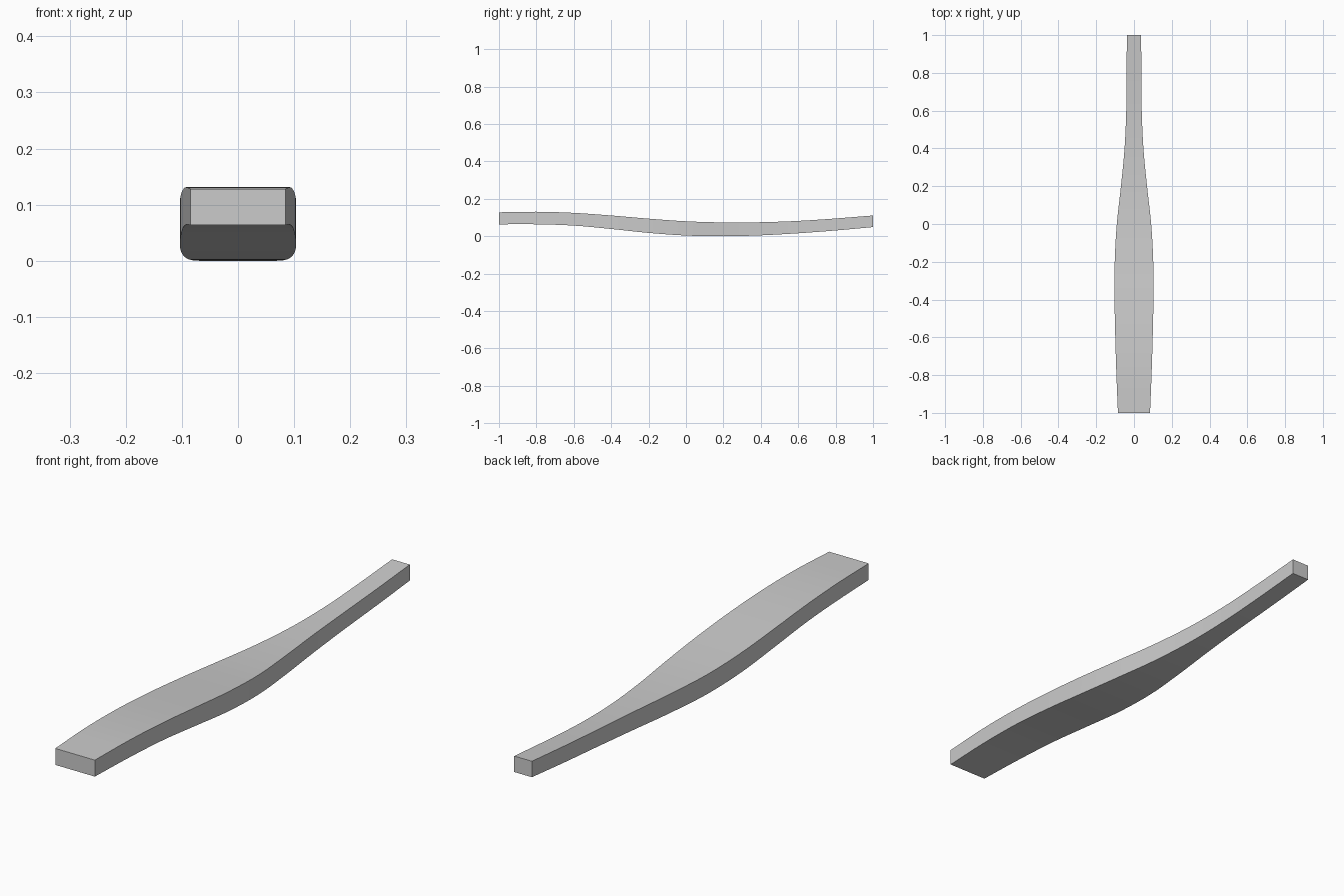
import bpy, bmesh

if "Cube" in bpy.data.objects:
    bpy.data.objects.remove(bpy.data.objects["Cube"])

# Stations along the length: y, half width, underside z, top z
stations = [
    (-1.0, 0.085, 0.065, 0.129),
    (-0.8, 0.093, 0.065, 0.132),
    (-0.6, 0.099, 0.058, 0.126),
    (-0.4, 0.103, 0.040, 0.112),
    (-0.2, 0.102, 0.019, 0.095),
    (0.0, 0.091, 0.005, 0.081),
    (0.2, 0.069, 0.001, 0.075),
    (0.4, 0.050, 0.006, 0.076),
    (0.6, 0.041, 0.017, 0.083),
    (0.8, 0.039, 0.032, 0.096),
    (1.0, 0.038, 0.050, 0.112),
]


def spline(points, steps):
    """Smooth Catmull-Rom curve through the stations."""
    def extend(a, b):
        return tuple(2 * i - j for i, j in zip(a, b))
    p = [extend(points[0], points[1])] + points + [extend(points[-1], points[-2])]
    out = []
    for k in range(1, len(p) - 2):
        for s in range(steps):
            t = s / steps
            out.append(tuple(
                0.5 * (2 * b + (c - a) * t + (2 * a - 5 * b + 4 * c - d) * t ** 2
                       + (3 * b - a - 3 * c + d) * t ** 3)
                for a, b, c, d in zip(*p[k - 1:k + 3])))
    return out + [points[-1]]


# Loft a rectangular section along the curved, tapering bar
bm = bmesh.new()
rings = [[bm.verts.new(v) for v in ((-w, y, lo), (w, y, lo), (w, y, hi), (-w, y, hi))]
         for y, w, lo, hi in spline(stations, 5)]
for a, b in zip(rings, rings[1:]):
    for i in range(4):
        j = (i + 1) % 4
        bm.faces.new((a[i], a[j], b[j], b[i]))
bm.faces.new(rings[0])
bm.faces.new(rings[-1])
bmesh.ops.recalc_face_normals(bm, faces=bm.faces)

# Rest the lowest point on the ground
low = min(v.co.z for v in bm.verts)
bmesh.ops.translate(bm, verts=bm.verts, vec=(0, 0, -low))

mesh = bpy.data.meshes.new("curved_handle")
bm.to_mesh(mesh)
bm.free()
handle = bpy.data.objects.new("curved_handle", mesh)
bpy.context.collection.objects.link(handle)

# Smooth along the length, crisp at the four long edges
bpy.context.view_layer.objects.active = handle
handle.select_set(True)
bpy.ops.object.shade_smooth_by_angle(angle=0.6)
